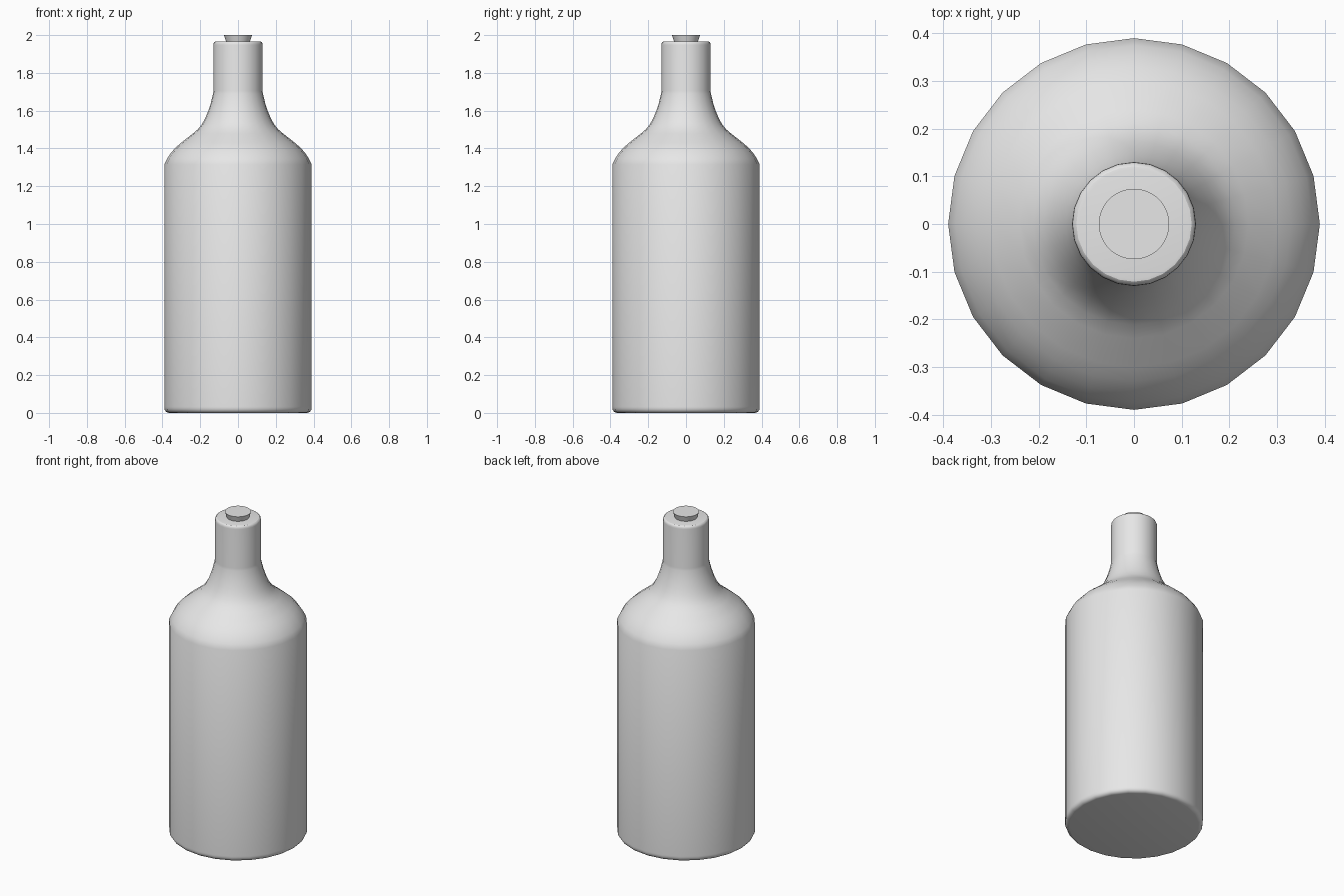
import bpy, bmesh, math

if "Cube" in bpy.data.objects:
    bpy.data.objects.remove(bpy.data.objects["Cube"])

grey = bpy.data.materials.new("plain_grey")
grey.diffuse_color = (0.8, 0.8, 0.8, 1.0)
grey.use_nodes = True
grey.node_tree.nodes["Principled BSDF"].inputs["Base Color"].default_value = grey.diffuse_color


def lathe(name, profile, sides, angle):
    """Revolve (radius, height) points around z and cap both ends."""
    bm = bmesh.new()
    rings = []
    for r, z in profile:
        rings.append([bm.verts.new((r * math.cos(2 * math.pi * i / sides),
                                    r * math.sin(2 * math.pi * i / sides), z))
                      for i in range(sides)])
    for low, high in zip(rings, rings[1:]):
        for i in range(sides):
            j = (i + 1) % sides
            bm.faces.new((low[i], low[j], high[j], high[i]))
    bm.faces.new(rings[0][::-1])
    bm.faces.new(rings[-1])
    mesh = bpy.data.meshes.new(name)
    bm.to_mesh(mesh)
    bm.free()
    mesh.materials.append(grey)
    obj = bpy.data.objects.new(name, mesh)
    bpy.context.collection.objects.link(obj)
    bpy.ops.object.select_all(action='DESELECT')
    obj.select_set(True)
    bpy.context.view_layer.objects.active = obj
    bpy.ops.object.shade_smooth_by_angle(angle=math.radians(angle))
    return obj


# Bottle: rounded base, straight body, curved shoulder, neck with a soft rim
base = [(0.365, 0.0), (0.375, 0.002), (0.383, 0.008), (0.388, 0.016), (0.39, 0.026), (0.39, 0.034)]
shoulder = [(0.39, 1.315), (0.375, 1.347), (0.355, 1.377), (0.33, 1.405), (0.30, 1.431),
            (0.24, 1.478), (0.212, 1.502), (0.19, 1.53), (0.174, 1.56), (0.16, 1.592),
            (0.144, 1.64), (0.132, 1.69), (0.13, 1.705)]
rim = [(0.13, 1.948), (0.129, 1.956), (0.126, 1.962), (0.121, 1.966), (0.115, 1.967)]
lathe("bottle", base + shoulder + rim, 24, 26)

# Stopper: tapered plug seated in the neck
lathe("stopper", [(0.055, 1.94), (0.074, 2.0)], 48, 30)
